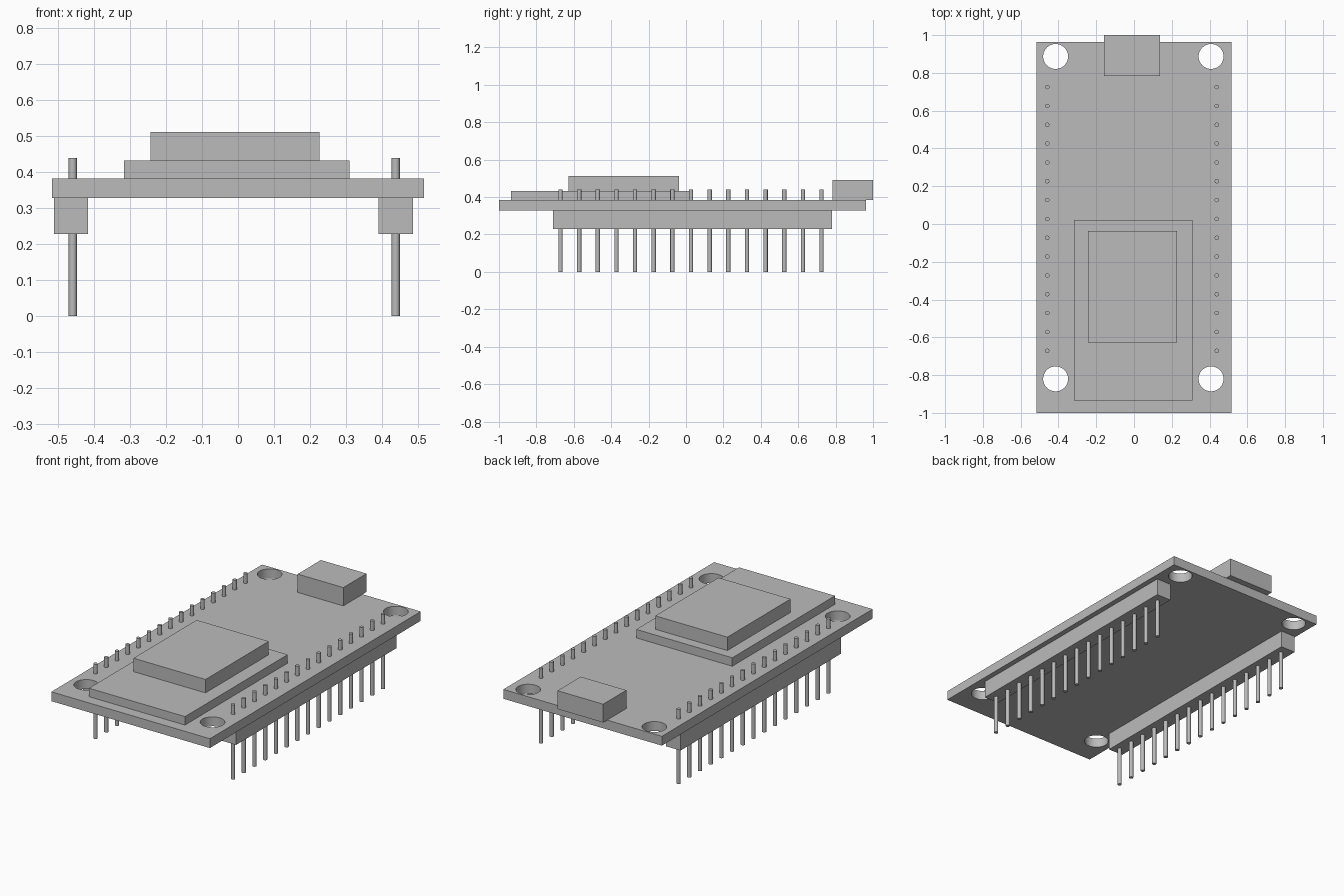
import bpy

cube = bpy.data.objects.get("Cube")
if cube:
    bpy.data.objects.remove(cube, do_unlink=True)

# One plain grey for the whole model
grey = bpy.data.materials.new("plain_grey")
grey.use_nodes = True
GREY = (0.5, 0.5, 0.5, 1)
grey.diffuse_color = GREY
grey.node_tree.nodes["Principled BSDF"].inputs["Base Color"].default_value = GREY


def box(name, xs, ys, zs):
    """Box spanning the given (low, high) ranges."""
    spans = (xs, ys, zs)
    bpy.ops.mesh.primitive_cube_add(size=1, location=[sum(s) / 2 for s in spans])
    ob = bpy.context.object
    ob.name = name
    ob.scale = [s[1] - s[0] for s in spans]
    bpy.ops.object.transform_apply(location=False, rotation=False, scale=True)
    ob.data.materials.append(grey)
    return ob


def rod(name, x, y, zs, radius, sides):
    """Upright cylinder with smooth sides and sharp rims."""
    bpy.ops.mesh.primitive_cylinder_add(
        vertices=sides, radius=radius, depth=zs[1] - zs[0], location=(x, y, sum(zs) / 2))
    ob = bpy.context.object
    ob.name = name
    ob.data.materials.append(grey)
    bpy.ops.object.shade_smooth_by_angle()
    return ob


BOTTOM, TOP = 0.328, 0.383

# Circuit board with four corner mounting holes
board = box("circuit_board", (-0.517, 0.517), (-1, 0.963), (BOTTOM, TOP))
for x in (-0.415, 0.408):
    for y in (-0.82, 0.887):
        cutter = rod("hole_cutter", x, y, (0.2, 0.5), 0.066, 48)
        cutter.hide_render = True
        bpy.context.view_layer.objects.active = board
        cut = board.modifiers.new("hole", "BOOLEAN")
        cut.operation = "DIFFERENCE"
        cut.solver = "EXACT"
        cut.object = cutter
        bpy.ops.object.modifier_apply(modifier=cut.name)
        bpy.data.objects.remove(cutter, do_unlink=True)

# Parts on top of the board
box("radio_module_plate", (-0.317, 0.309), (-0.935, 0.022), (TOP, 0.433))
box("shield_can", (-0.243, 0.227), (-0.627, -0.038), (0.433, 0.512))
box("usb_socket", (-0.16, 0.138), (0.784, 1), (TOP, 0.491))

# Header strips underneath, each with a row of fifteen pins
for side, strip, pin_x in (("right", (-0.511, -0.416), -0.459),
                           ("left", (0.39, 0.486), 0.438)):
    box(side + "_header_strip", strip, (-0.712, 0.781), (0.228, BOTTOM))
    for i in range(15):
        rod(f"{side}_pin_{i + 1}", pin_x, -0.671 + 0.0997 * i, (0, 0.44), 0.0115, 16)
